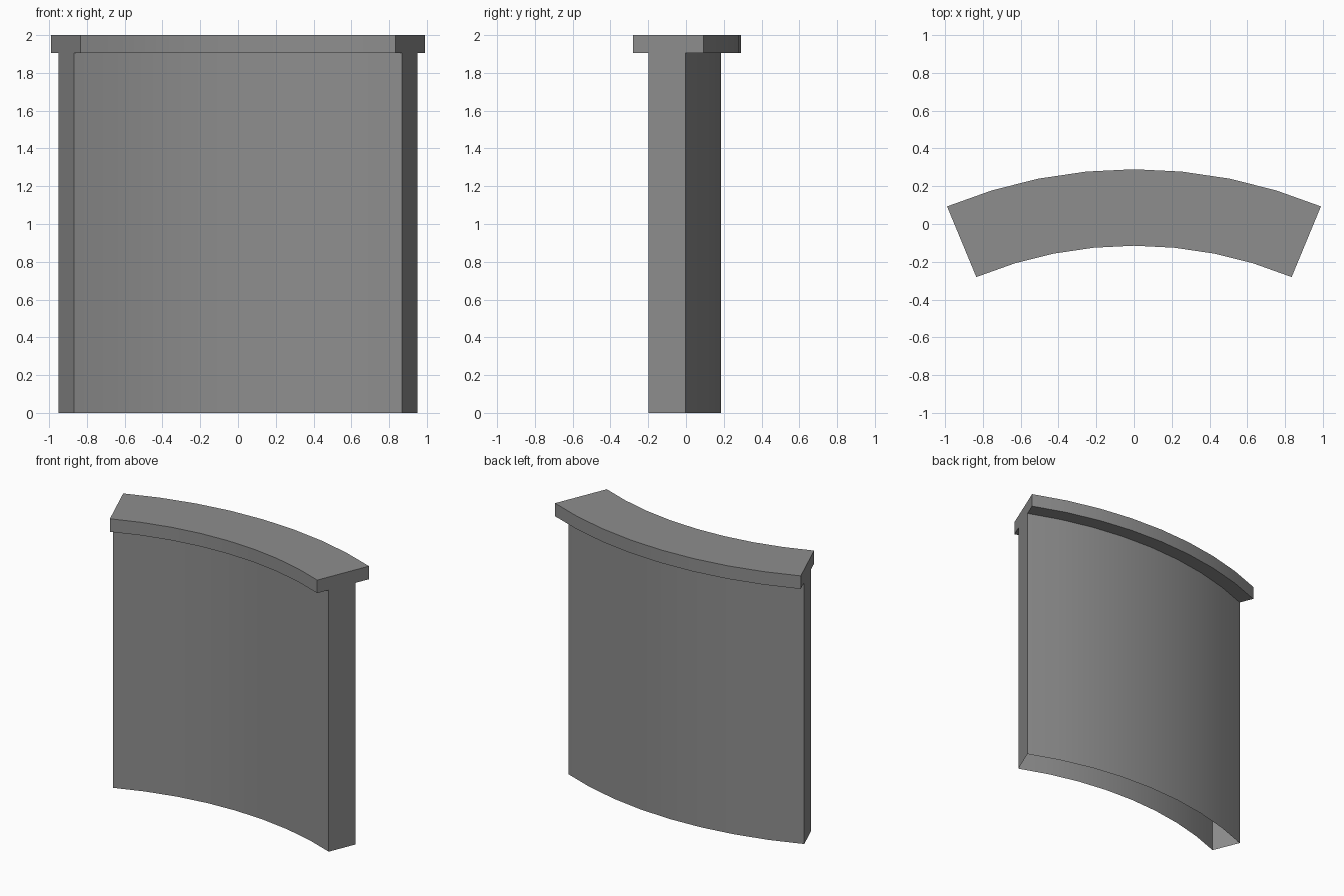
import bpy
import bmesh
from math import sin, cos, radians

SEGMENTS = 8
HALF_ANGLE = radians(22.5)
CENTRE_Y = -2.297

cube = bpy.data.objects.get("Cube")
if cube:
    bpy.data.objects.remove(cube, do_unlink=True)

grey = bpy.data.materials.new("stone_grey")
grey.use_nodes = True
colour = (0.27, 0.27, 0.27, 1)
grey.diffuse_color = colour
grey.node_tree.nodes["Principled BSDF"].inputs["Base Color"].default_value = colour


def curved_block(name, inner, outer, bottom, top, closed):
    """Sweep a rectangular section round the arc; open blocks lack top and bottom."""
    bm = bmesh.new()
    section = [(inner, bottom), (outer, bottom), (outer, top), (inner, top)]
    rings = []
    for i in range(SEGMENTS + 1):
        a = HALF_ANGLE * (2 * i / SEGMENTS - 1)
        rings.append([bm.verts.new((r * sin(a), CENTRE_Y + r * cos(a), z))
                      for r, z in section])
    sides = range(4) if closed else (1, 3)
    for a, b in zip(rings, rings[1:]):
        for k in sides:
            n = (k + 1) % 4
            bm.faces.new((a[k], a[n], b[n], b[k]))
    bm.faces.new(rings[0][::-1])
    bm.faces.new(rings[-1])
    bmesh.ops.recalc_face_normals(bm, faces=bm.faces)
    mesh = bpy.data.meshes.new(name)
    bm.to_mesh(mesh)
    bm.free()
    mesh.materials.append(grey)
    obj = bpy.data.objects.new(name, mesh)
    bpy.context.collection.objects.link(obj)
    bpy.ops.object.select_all(action="DESELECT")
    obj.select_set(True)
    bpy.context.view_layer.objects.active = obj
    bpy.ops.object.shade_smooth_by_angle(angle=radians(30))


# Hollow wall, open underneath, and the solid coping that closes its top
curved_block("curved_wall", 2.272, 2.482, 0, 1.905, False)
curved_block("wall_coping", 2.182, 2.587, 1.905, 2, True)
